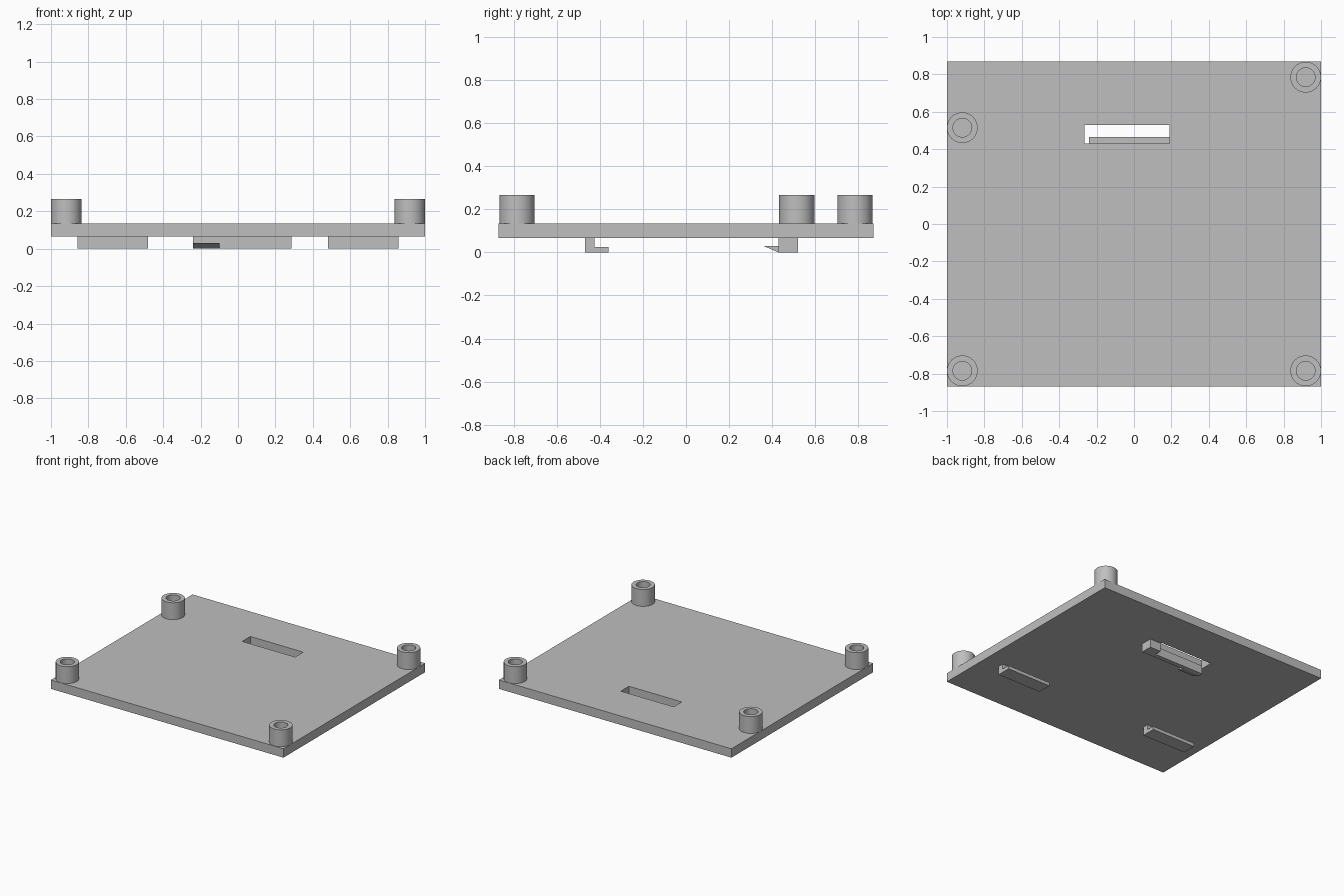
import bpy
import bmesh
from mathutils import Vector

old = bpy.data.objects.get("Cube")
if old:
    bpy.data.objects.remove(old, do_unlink=True)

grey = bpy.data.materials.new("plain_grey")
grey.use_nodes = True
colour = (0.52, 0.52, 0.52, 1)
grey.diffuse_color = colour
grey.node_tree.nodes["Principled BSDF"].inputs["Base Color"].default_value = colour

PLATE_BOTTOM, PLATE_TOP, POST_TOP = 0.066, 0.135, 0.266


def finish(name, bm):
    bmesh.ops.recalc_face_normals(bm, faces=bm.faces)
    mesh = bpy.data.meshes.new(name)
    bm.to_mesh(mesh)
    bm.free()
    mesh.materials.append(grey)
    obj = bpy.data.objects.new(name, mesh)
    bpy.context.collection.objects.link(obj)
    return obj


def extrude(name, outline, direction):
    """Extrude a closed planar outline along a vector."""
    bm = bmesh.new()
    face = bm.faces.new([bm.verts.new(p) for p in outline])
    moved = bmesh.ops.extrude_face_region(bm, geom=[face])["geom"]
    verts = [v for v in moved if isinstance(v, bmesh.types.BMVert)]
    bmesh.ops.translate(bm, verts=verts, vec=Vector(direction))
    return finish(name, bm)


def prism_x(name, profile, x0, x1):
    return extrude(name, [(x0, y, z) for y, z in profile], (x1 - x0, 0, 0))


def prism_z(name, plan, z0, z1):
    return extrude(name, [(x, y, z0) for x, y in plan], (0, 0, z1 - z0))


def rect(x0, x1, y0, y1):
    return [(x0, y0), (x1, y0), (x1, y1), (x0, y1)]


# Base plate with a slot cut through it
plate = prism_z("base_plate", rect(-1, 1, -0.87, 0.87), PLATE_BOTTOM, PLATE_TOP)
cutter = prism_z("slot_cutter", rect(-0.265, 0.19, 0.43, 0.53), 0, 0.2)
cutter.hide_render = True
cut = plate.modifiers.new("slot", "BOOLEAN")
cut.object = cutter
cut.operation = "DIFFERENCE"
cut.solver = "EXACT"
bpy.context.view_layer.objects.active = plate
bpy.ops.object.modifier_apply(modifier=cut.name)
bpy.data.objects.remove(cutter, do_unlink=True)


# Hollow standoff posts: an open tube profile spun about its axis
def standoff(name, x, y, outer=0.082, inner=0.05):
    bm = bmesh.new()
    profile = [(outer, PLATE_TOP), (outer, POST_TOP), (inner, POST_TOP), (inner, PLATE_TOP)]
    verts = [bm.verts.new((r, 0, z)) for r, z in profile]
    edges = [bm.edges.new(pair) for pair in zip(verts, verts[1:])]
    bmesh.ops.spin(bm, geom=verts + edges, cent=(0, 0, 0), axis=(0, 0, 1),
                   angle=6.283185307, steps=48, use_duplicate=False)
    bmesh.ops.remove_doubles(bm, verts=bm.verts, dist=0.0005)
    obj = finish(name, bm)
    obj.location = (x, y, 0)
    bpy.ops.object.select_all(action="DESELECT")
    obj.select_set(True)
    bpy.context.view_layer.objects.active = obj
    bpy.ops.object.shade_smooth_by_angle()


standoff("front_left_standoff", 0.918, -0.785)
standoff("front_right_standoff", -0.918, -0.785)
standoff("back_left_standoff", 0.918, 0.785)
standoff("back_right_standoff", -0.918, 0.515)

# Pair of L-shaped hooks under the front
hook = [(-0.47, PLATE_BOTTOM), (-0.47, 0), (-0.36, 0), (-0.36, 0.026),
        (-0.425, 0.026), (-0.425, PLATE_BOTTOM)]
prism_x("left_hook", hook, 0.48, 0.857)
prism_x("right_hook", hook, -0.857, -0.48)

# Flexible latch arm under the slot, with its root and catch
latch = [(-0.24, 0.43), (0.285, 0.43), (0.285, 0.52), (0.19, 0.52),
         (0.19, 0.465), (-0.24, 0.465)]
prism_z("latch_arm", latch, 0, PLATE_BOTTOM)
prism_x("latch_catch", [(0.43, 0), (0.43, 0.03), (0.36, 0.03)], -0.24, -0.1)
